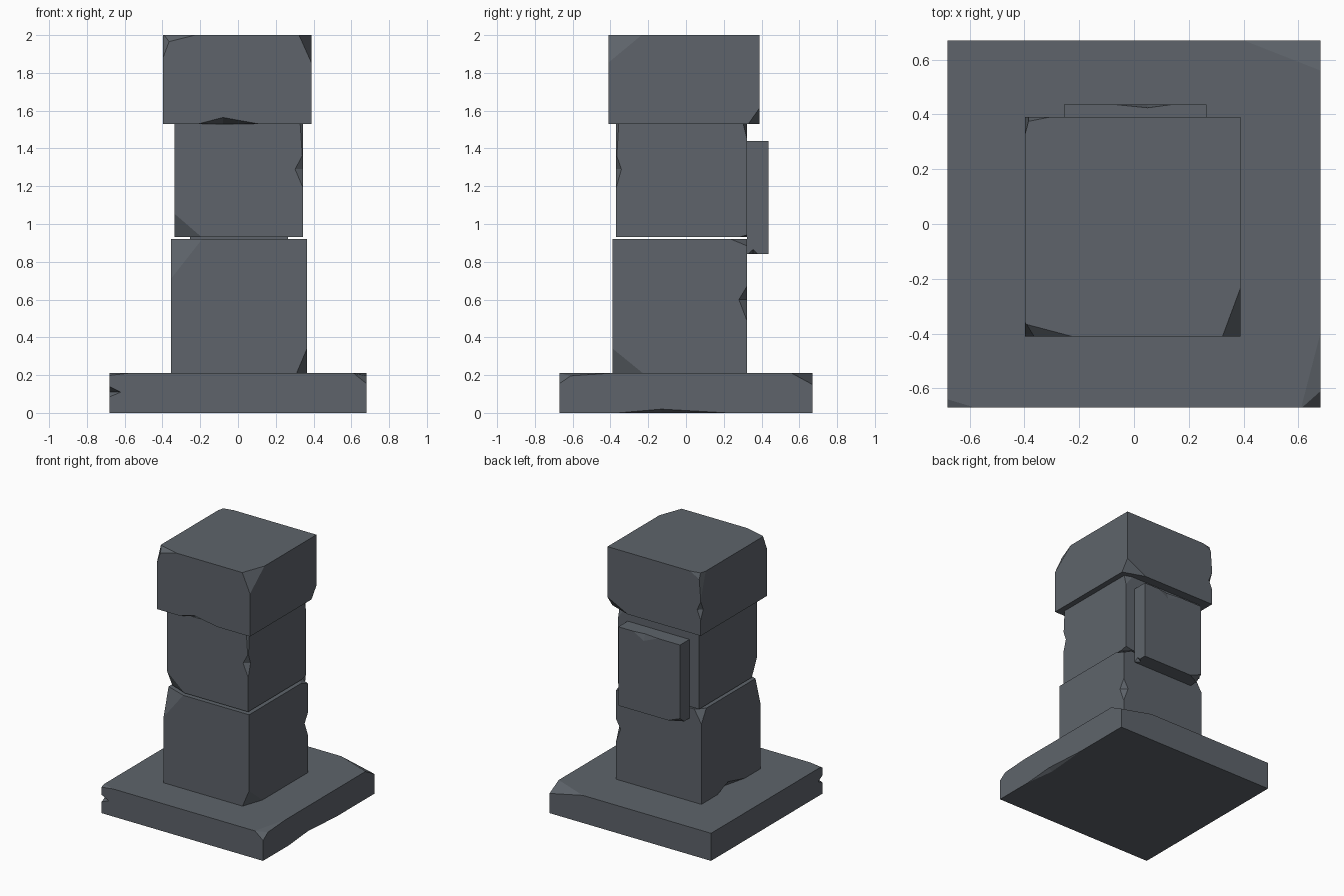
import bpy, bmesh
from mathutils import Vector

if "Cube" in bpy.data.objects:
    bpy.data.objects.remove(bpy.data.objects["Cube"])

stone = bpy.data.materials.new("slate_grey_stone")
stone.diffuse_color = (0.112, 0.127, 0.146, 1)
stone.use_nodes = True
stone.node_tree.nodes["Principled BSDF"].inputs["Base Color"].default_value = stone.diffuse_color


def new_object(name, bm):
    bmesh.ops.recalc_face_normals(bm, faces=bm.faces[:])
    mesh = bpy.data.meshes.new(name)
    bm.to_mesh(mesh)
    bm.free()
    ob = bpy.data.objects.new(name, mesh)
    bpy.context.collection.objects.link(ob)
    return ob


def tetra(points, pivot):
    # tetrahedral cutter, enlarged about its inner side so it pokes out of the block
    bm = bmesh.new()
    vs = [bm.verts.new(pivot + (p - pivot) * 1.7) for p in points]
    for i, j, k in ((0, 1, 2), (0, 1, 3), (0, 2, 3), (1, 2, 3)):
        bm.faces.new((vs[i], vs[j], vs[k]))
    return new_object("chip_cutter", bm)


def block(name, lo, hi, corners=(), notches=()):
    lo, hi = Vector(lo), Vector(hi)
    bm = bmesh.new()
    bmesh.ops.create_cube(bm, size=1)
    for v in bm.verts:
        v.co = Vector([lo[i] if v.co[i] < 0 else hi[i] for i in range(3)])
    ob = new_object(name, bm)
    cutters = []
    # broken corners: side signs, then distance cut along each axis
    for sign, d in corners:
        c = Vector([hi[i] if sign[i] > 0 else lo[i] for i in range(3)])
        pts = []
        for i in range(3):
            p = c.copy()
            p[i] -= sign[i] * d[i]
            pts.append(p)
        cutters.append(tetra([c] + pts, sum(pts, Vector()) / 3))
    # edge nicks: side signs (0 marks the edge axis), start, apex, end, depths
    for sign, (start, apex, end), depth in notches:
        c = Vector([hi[i] if sign[i] > 0 else lo[i] for i in range(3)])
        axis = sign.index(0)
        pts = []
        for t in (start, end):
            p = c.copy()
            p[axis] = t
            pts.append(p)
        for i, d in zip([i for i in range(3) if i != axis], depth):
            p = c.copy()
            p[axis] = apex
            p[i] -= sign[i] * d
            pts.append(p)
        cutters.append(tetra(pts, (pts[2] + pts[3]) / 2))
    for cut in cutters:
        m = ob.modifiers.new("chip", 'BOOLEAN')
        m.operation, m.solver, m.object = 'DIFFERENCE', 'EXACT', cut
    # bake the chips and discard the cutters
    dg = bpy.context.evaluated_depsgraph_get()
    dg.update()
    mesh = bpy.data.meshes.new_from_object(ob.evaluated_get(dg))
    ob.modifiers.clear()
    ob.data = mesh
    for cut in cutters:
        bpy.data.objects.remove(cut)
    mesh.materials.clear()
    mesh.materials.append(stone)
    return ob


# square foot slab
block("base_slab", (-.68, -.67, 0), (.68, .67, .21),
      corners=[((1, -1, 1), (.068, .08, .055)), ((1, -1, 1), (.07, .27, .018)),
               ((1, 1, 1), (.28, .11, .06)), ((-1, -1, 1), (.1, .03, .012))],
      notches=[((-1, -1, 0), (.085, .11, .14), (.06, .05)),
               ((1, 0, -1), (-.36, -.13, .22), (.03, .02))])

# lower shaft stone
block("lower_block", (-.355, -.388, .21), (.365, .322, .92),
      corners=[((-1, -1, 1), (.165, .06, .21)), ((1, -1, -1), (.055, .16, .13)),
               ((1, 1, 1), (.07, .085, .035)), ((-1, 1, 1), (.06, .06, .1))],
      notches=[((1, 1, 0), (.49, .6, .67), (.04, .042)),
               ((-1, 0, -1), (-.2, 0, .13), (.05, .05))])

# upper shaft stone
block("upper_block", (-.337, -.37, .93), (.345, .323, 1.53),
      corners=[((-1, -1, -1), (.145, .06, .125)), ((1, -1, 1), (.016, .014, .24)),
               ((1, 1, 1), (.06, .02, .08)), ((1, 1, -1), (.06, .045, .012))],
      notches=[((1, -1, 0), (1.19, 1.29, 1.37), (.043, .028))])

# overhanging cap stone
block("cap_block", (-.397, -.41, 1.53), (.388, .39, 2),
      corners=[((1, -1, 1), (.065, .175, .145)),
               ((-1, -1, 1), (.17, .045, .042)), ((-1, -1, 1), (.045, .05, .12)),
               ((-1, 1, 1), (.09, .018, .05)), ((-1, 1, 1), (.016, .06, .2)),
               ((1, 1, -1), (.17, .06, .085))],
      notches=[((0, -1, -1), (-.21, -.08, .11), (.07, .034)),
               ((-1, 1, 0), (1.65, 1.72, 1.79), (.03, .03))])

# raised plaque on the back
block("back_plaque", (-.255, .322, .84), (.265, .436, 1.44),
      corners=[((-1, 1, -1), (.1, .05, .04))],
      notches=[((0, 1, 1), (-.07, .05, .14), (.012, .05)),
               ((1, 0, -1), (.327, .355, .38), (.03, .025))])
